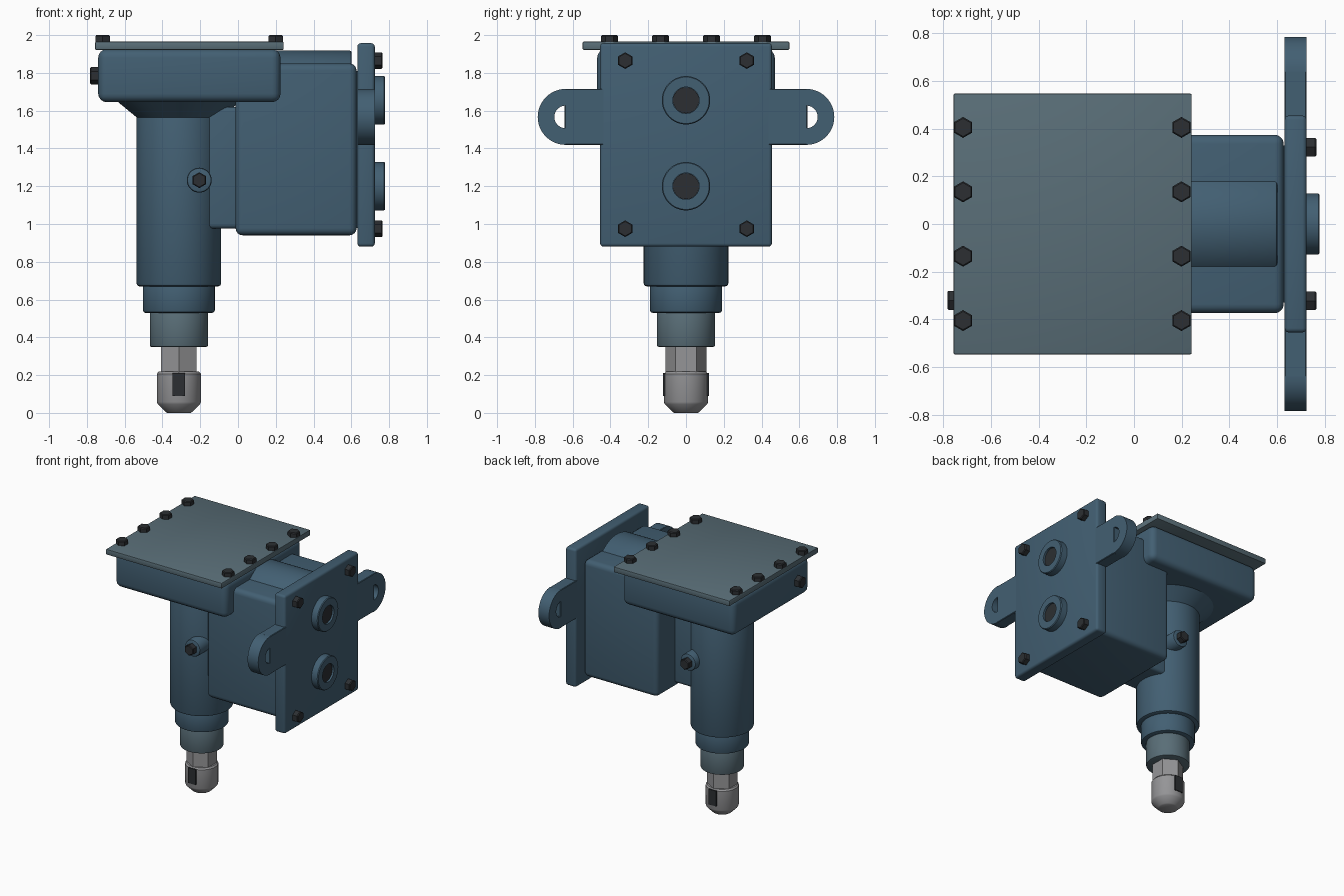
import bpy, bmesh, math
from mathutils import Vector

if "Cube" in bpy.data.objects:
    bpy.data.objects.remove(bpy.data.objects["Cube"])


def material(name, rgb):
    m = bpy.data.materials.new(name)
    m.diffuse_color = (*rgb, 1)
    m.use_nodes = True
    m.node_tree.nodes["Principled BSDF"].inputs["Base Color"].default_value = m.diffuse_color
    return m


BLUE = material("blue_paint", (0.055, 0.115, 0.17))
SLATE = material("slate_paint", (0.10, 0.155, 0.185))
DARK = material("dark_steel", (0.025, 0.028, 0.032))
STEEL = material("bare_steel", (0.30, 0.30, 0.31))


def finish(name, bm, mat):
    bmesh.ops.remove_doubles(bm, verts=bm.verts, dist=1e-5)
    bmesh.ops.recalc_face_normals(bm, faces=bm.faces)
    me = bpy.data.meshes.new(name)
    bm.to_mesh(me)
    bm.free()
    for p in me.polygons:
        p.use_smooth = True
    me.set_sharp_from_angle(angle=math.radians(32))
    me.materials.append(mat)
    ob = bpy.data.objects.new(name, me)
    bpy.context.collection.objects.link(ob)
    return ob


def box(name, x, y, z, mat, bevel=0.0, segments=4):
    """Box from (min, max) ranges with rounded edges."""
    bm = bmesh.new()
    bmesh.ops.create_cube(bm, size=1)
    for v in bm.verts:
        v.co = Vector([(a + b) / 2 + c * (b - a) for (a, b), c in zip((x, y, z), v.co)])
    if bevel:
        bmesh.ops.bevel(bm, geom=bm.edges[:], offset=bevel, segments=segments,
                        profile=0.5, affect='EDGES')
    return finish(name, bm, mat)


def lathe(name, profile, at, mat, axis='z', sides=48, sign=1, phase=0.0):
    """Turn (radius, height) points around an axis through the point 'at'."""
    bm = bmesh.new()
    rings = []
    for r, h in profile:
        ring = []
        for i in range(sides):
            t = phase + math.tau * i / sides
            a, b, c = r * math.cos(t), r * math.sin(t), h * sign
            p = {'z': (a, b, c), 'x': (c, a, b), 'y': (b, c, a)}[axis]
            ring.append(bm.verts.new(Vector(at) + Vector(p)))
        rings.append(ring)
    for lo, hi in zip(rings, rings[1:]):
        for i in range(sides):
            j = (i + 1) % sides
            bm.faces.new((lo[i], lo[j], hi[j], hi[i]))
    return finish(name, bm, mat)


def rod(r, h0, h1, e=0.008):
    """Cylinder profile with slightly eased ends."""
    return [(0, h0), (r - e, h0), (r - 0.3 * e, h0 + 0.3 * e), (r, h0 + e),
            (r, h1 - e), (r - 0.3 * e, h1 - 0.3 * e), (r - e, h1), (0, h1)]


def bolt(name, at, axis, sign=1, r=0.044, height=0.043, phase=math.pi / 2):
    prof = [(0, -0.01), (r, -0.01), (r, height - 0.006), (r - 0.006, height), (0, height)]
    lathe(name, prof, at, DARK, axis, 6, sign, phase)


CX = -0.313  # column axis

# Column, flare and lower sleeves
lathe("column", rod(0.224, 0.67, 1.66, 0.015), (CX, 0, 0), BLUE, sides=64)
lathe("column_flare", [(0, 1.55), (0.224, 1.565), (0.325, 1.648), (0, 1.66)],
      (CX, 0, 0), BLUE, sides=64)
lathe("lower_collar", rod(0.19, 0.53, 0.69, 0.012), (CX, 0, 0), BLUE, sides=64)
lathe("lower_sleeve", rod(0.154, 0.35, 0.54), (CX, 0, 0), SLATE, sides=64)

# Spindle: hexagon shank, chamfered tip and dark slots
lathe("hex_shank", [(0, 0.20), (0.109, 0.20), (0.109, 0.36), (0, 0.36)], (CX, 0, 0),
      STEEL, sides=6, phase=math.pi / 2)
lathe("spindle_tip", [(0, 0), (0.062, 0), (0.072, 0.006), (0.112, 0.046), (0.117, 0.058),
                      (0.117, 0.207), (0.107, 0.218), (0, 0.218)], (CX, 0, 0), STEEL)
for s, side in ((-1, "front"), (1, "back")):
    box("tip_slot_" + side, (CX - 0.033, CX + 0.033), sorted((s * 0.08, s * 0.123)),
        (0.09, 0.21), DARK)

# Top housing and lid
box("top_housing", (-0.74, 0.225), (-0.47, 0.47), (1.645, 1.925), BLUE, 0.045)
box("lid", (-0.757, 0.242), (-0.547, 0.547), (1.922, 1.965), SLATE, 0.006, 2)
for x in (-0.717, 0.199):
    for y in (-0.405, -0.135, 0.135, 0.405):
        bolt("lid_bolt", (x, y, 1.965), 'z', height=0.035)
bolt("housing_plug", (-0.74, -0.32, 1.785), 'x', -1, r=0.046)

# Gear case with connecting web and rounded hump on top
box("connecting_web", (-0.25, 0.05), (-0.155, 0.155), (0.975, 1.62), BLUE, 0.025)
box("gear_case", (-0.013, 0.628), (-0.374, 0.374), (0.94, 1.85), BLUE, 0.038)
lathe("gear_hump", rod(0.264, 0.02, 0.602, 0.012), (0, 0, 1.655), BLUE, 'x', 64)

# End plate with bolts and bored bosses
box("end_plate", (0.632, 0.724), (-0.455, 0.455), (0.88, 1.957), BLUE, 0.018, 3)
box("plate_spacer", (0.60, 0.64), (-0.33, 0.33), (0.98, 1.81), BLUE)
for y in (-0.322, 0.322):
    for z in (0.975, 1.865):
        bolt("plate_bolt", (0.723, y, z), 'x')
for z in (1.20, 1.655):
    lathe("boss", [(0, 0.70), (0.128, 0.70), (0.128, 0.773), (0.123, 0.779),
                   (0.07, 0.779), (0.07, 0.75), (0, 0.75)], (0, 0, z), BLUE, 'x')
    lathe("boss_bore", [(0, 0.74), (0.069, 0.74), (0.069, 0.765), (0, 0.765)],
          (0, 0, z), DARK, 'x', 32)

# Lifting lugs and column side fittings, mirrored front to back
for s, side in ((-1, "front"), (1, "back")):
    box("lug_arm_" + side, (0.632, 0.724), sorted((s * 0.43, s * 0.643)),
        (1.419, 1.715), BLUE, 0.004, 1)
    bm = bmesh.new()
    prev = None
    for i in range(25):
        t = math.pi * (i / 24 - 0.5)
        ring = [bm.verts.new((x, s * (0.637 + r * math.cos(t)), 1.567 + r * math.sin(t)))
                for r, x in ((0.06, 0.632), (0.148, 0.632), (0.148, 0.724), (0.06, 0.724))]
        if prev:
            for k in range(4):
                n = (k + 1) % 4
                bm.faces.new((prev[k], prev[n], ring[n], ring[k]))
        if i in (0, 24):
            bm.faces.new(ring)
        prev = ring
    finish("lug_eye_" + side, bm, BLUE)

    lathe("side_fitting_" + side, rod(0.066, 0.0, 0.27, 0.012), (-0.205, 0, 1.232),
          BLUE, 'y', 40, s)
    bolt("side_fitting_plug_" + side, (-0.205, s * 0.27, 1.232), 'y', s, r=0.042,
         height=0.045, phase=0)
